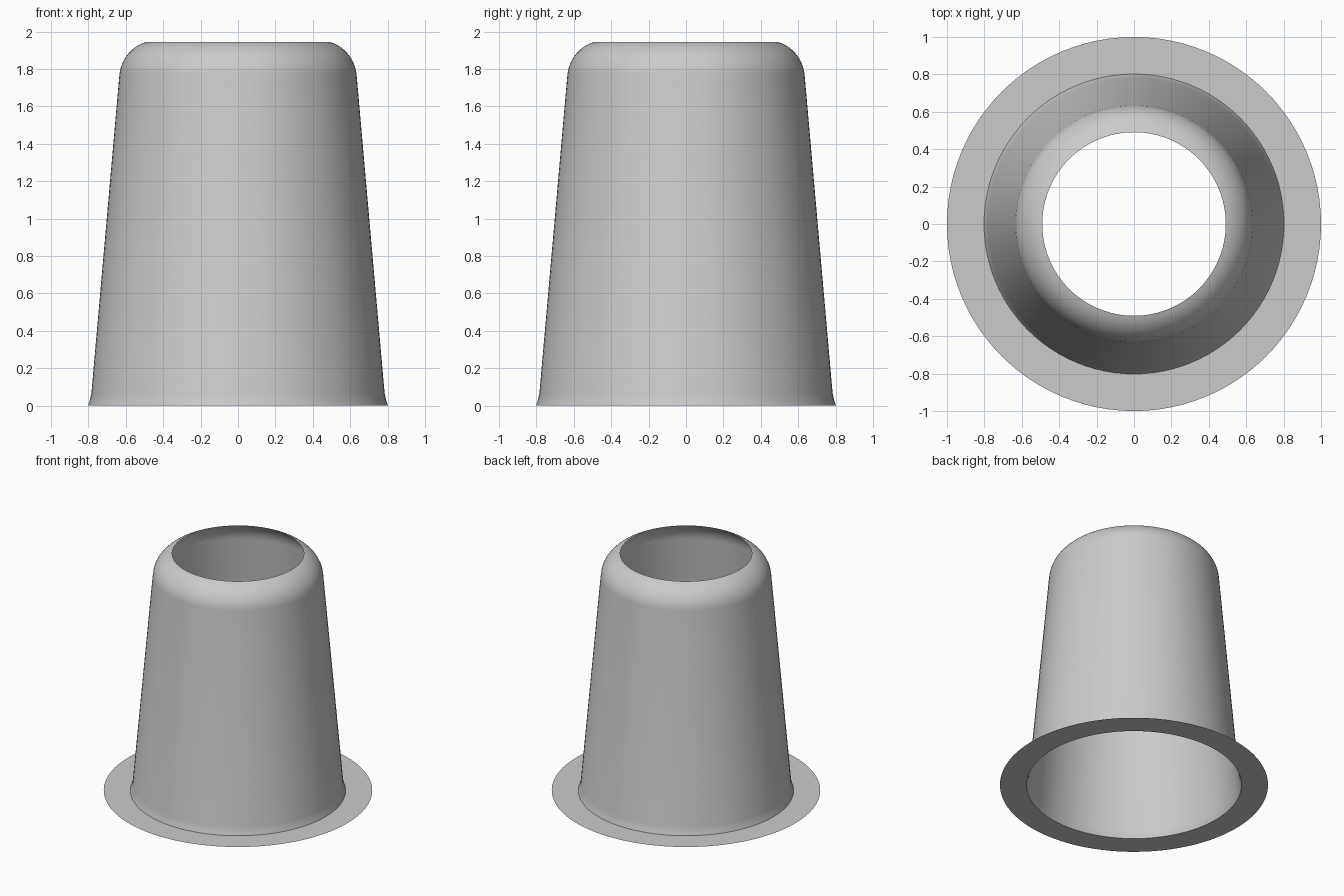
import bpy, bmesh
from math import radians, cos, sin, tau

cube = bpy.data.objects.get("Cube")
if cube:
    bpy.data.objects.remove(cube, do_unlink=True)

# One plain grey for the whole shell
grey = bpy.data.materials.new("light_grey")
grey.use_nodes = True
colour = (0.6, 0.6, 0.6, 1)
grey.diffuse_color = colour
grey.node_tree.nodes["Principled BSDF"].inputs["Base Color"].default_value = colour

# Half profile: flat flange, small flare at the foot, tapered wall
profile = [(1.0, 0), (0.802, 0), (0.792, 0.03), (0.784, 0.065)]

# Rounded shoulder ending at the open rim
centre_r, centre_z, radius = 0.431, 1.75, 0.204
steps = 12
for i in range(steps + 1):
    a = radians(5 + 68 * i / steps)
    profile.append((centre_r + radius * cos(a), centre_z + radius * sin(a)))

# Revolve the profile into a thin open sleeve
bm = bmesh.new()
verts = [bm.verts.new((r, 0, z)) for r, z in profile]
edges = [bm.edges.new(pair) for pair in zip(verts, verts[1:])]
bmesh.ops.spin(bm, geom=verts + edges, cent=(0, 0, 0), axis=(0, 0, 1),
               angle=tau, steps=96, use_merge=True)
bmesh.ops.remove_doubles(bm, verts=bm.verts, dist=0.0001)

# Face the flange upward and the wall outward
bm.normal_update()
for face in bm.faces:
    mid = face.calc_center_median()
    if face.normal.dot((mid.x, mid.y, 1)) < 0:
        face.normal_flip()

mesh = bpy.data.meshes.new("flanged_sleeve")
bm.to_mesh(mesh)
bm.free()
mesh.materials.append(grey)
sleeve = bpy.data.objects.new("flanged_sleeve", mesh)
bpy.context.collection.objects.link(sleeve)

# Smooth wall, sharp crease at the flange
bpy.ops.object.select_all(action="DESELECT")
sleeve.select_set(True)
bpy.context.view_layer.objects.active = sleeve
bpy.ops.object.shade_smooth_by_angle(angle=radians(35))
